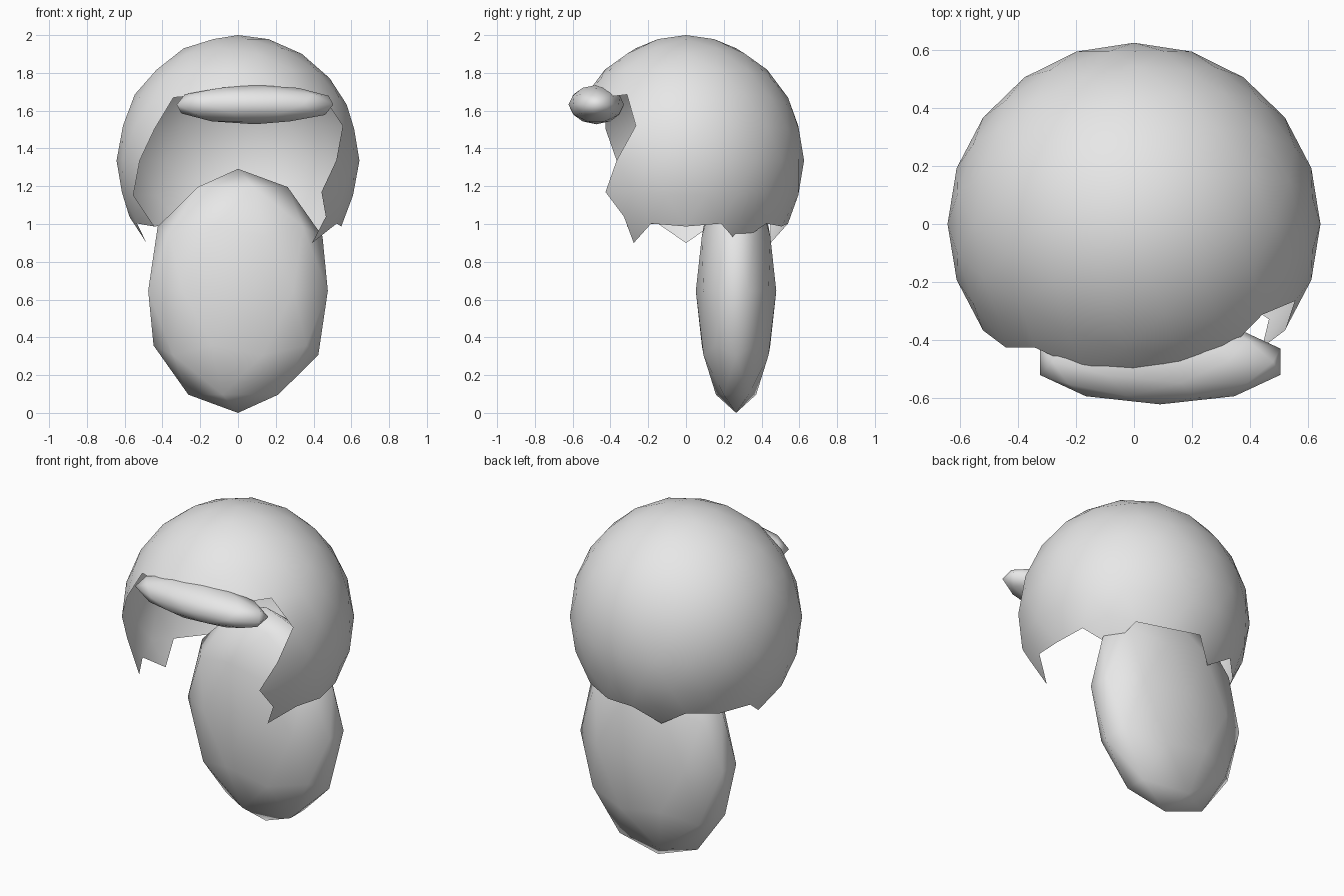
import bpy
import bmesh
import math
from mathutils import Matrix, Vector

if "Cube" in bpy.data.objects:
    bpy.data.objects.remove(bpy.data.objects["Cube"])

grey = bpy.data.materials.new("light grey")
grey.diffuse_color = (0.8, 0.8, 0.8, 1)
grey.use_nodes = True
grey.node_tree.nodes["Principled BSDF"].inputs["Base Color"].default_value = grey.diffuse_color


def ellipsoid(name, subdivisions, centre, radii, keep=None):
    """Smooth icosphere stretched to radii; faces failing keep() are cut away."""
    bm = bmesh.new()
    bmesh.ops.create_icosphere(bm, subdivisions=subdivisions, radius=1)
    if keep:
        cut = [f for f in bm.faces if not keep(f.calc_center_median())]
        bmesh.ops.delete(bm, geom=cut, context='FACES')
    for v in bm.verts:
        v.co = Vector(centre) + v.co * Vector(radii)
    for f in bm.faces:
        f.smooth = True
    mesh = bpy.data.meshes.new(name)
    bm.to_mesh(mesh)
    bm.free()
    mesh.materials.append(grey)
    obj = bpy.data.objects.new(name, mesh)
    bpy.context.collection.objects.link(obj)
    return obj


def corner(degrees, z):
    """Corner of the base icosahedron on its upper or lower ring."""
    a = math.radians(degrees)
    r = 2 / math.sqrt(5)
    return Vector((r * math.cos(a), r * math.sin(a), z / math.sqrt(5)))


def up(d):
    return corner(d, 1)


def low(d):
    return corner(d, -1)


# Face opening: patches of the sphere with the rule for what hair remains
patches = [
    (up(0), up(-72), low(-36), lambda w: w[1] < 1 or w[0] > 2),
    (up(-72), up(-144), low(-108), lambda w: w[1] > 3),
    (up(-72), low(-36), low(-108), lambda w: False),
    (up(-144), low(-108), low(180), lambda w: w[1] < 1 or w[2] > 2),
]
# Open underside: only pointed tips remain at the ring corners
bottom = Vector((0, 0, -1))
tips = lambda w: w[1] > 3 or w[2] > 3
for a in (-36, 36, 108):
    patches.append((bottom, low(a), low(a + 72), tips))
patches.append((bottom, low(180), low(-108), lambda w: w[1] > 3))
patches.append((bottom, low(-108), low(-36), lambda w: False))


def keep_hair(point):
    for a, b, c, rule in patches:
        w = Matrix((a, b, c)).transposed().inverted() @ point
        if min(w) > 0:
            return rule(w * (4 / sum(w)))
    return True


# Hair cap, hanging back hair and the roll over the forehead
ellipsoid("hair_cap", 3, (0, 0, 1.336), (0.643, 0.625, 0.664), keep_hair)
ellipsoid("back_hair", 2, (0, 0.265, 0.646), (0.5, 0.213, 0.646))
ellipsoid("fringe", 2, (0.09, -0.475, 1.632), (0.436, 0.147, 0.104))
